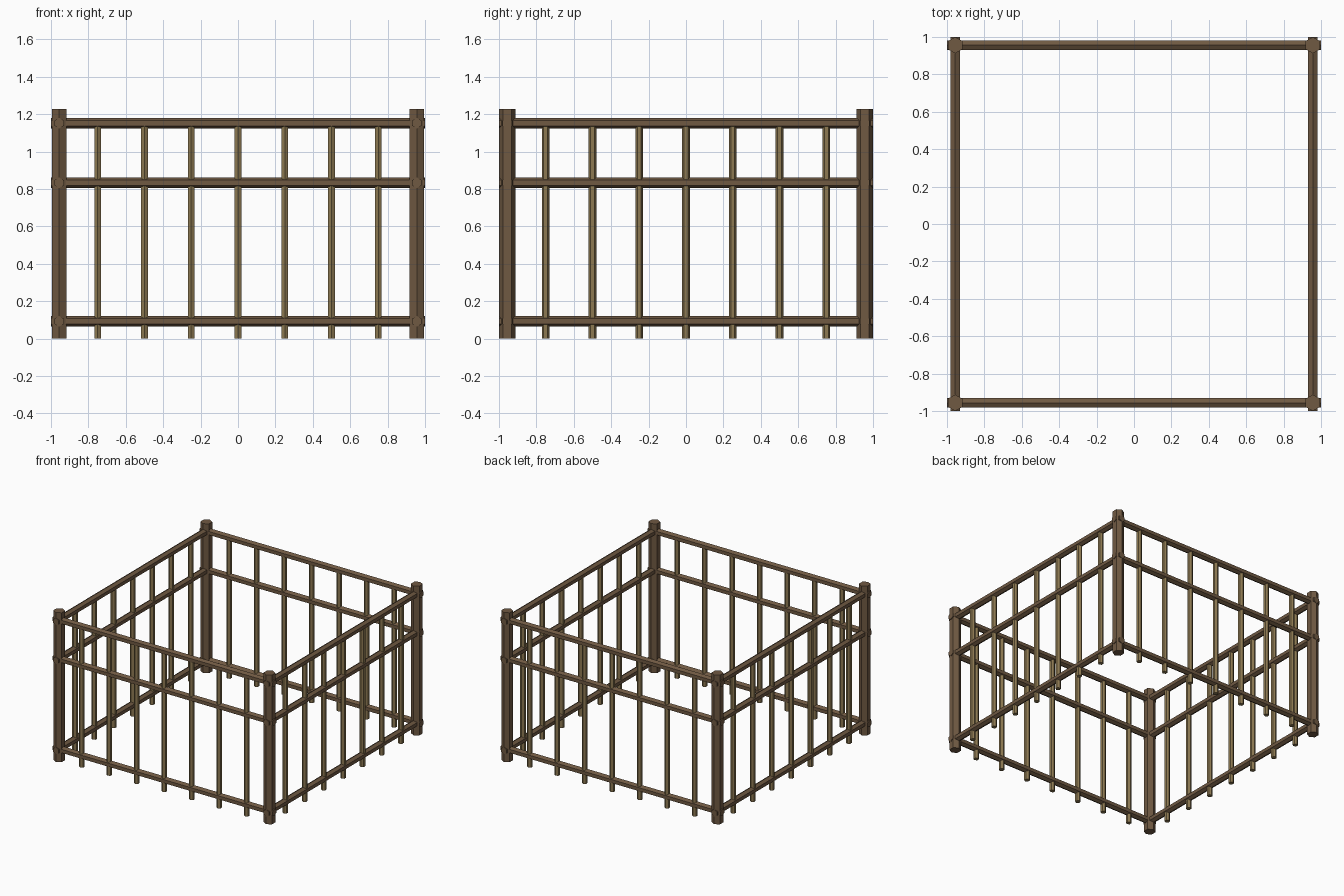
import bpy
from math import pi

cube = bpy.data.objects.get("Cube")
if cube:
    bpy.data.objects.remove(cube, do_unlink=True)


def make_material(name, colour):
    mat = bpy.data.materials.new(name)
    mat.use_nodes = True
    mat.diffuse_color = (*colour, 1)
    mat.node_tree.nodes["Principled BSDF"].inputs["Base Color"].default_value = (*colour, 1)
    return mat


brown = make_material("brown wood", (0.16, 0.10, 0.055))
tan = make_material("tan bamboo", (0.27, 0.195, 0.085))

EDGE = 0.956          # distance of each fence line from the middle
POST_HEIGHT = 1.227
TOP_RAIL = 1.152


def pole(name, radius, length, centre, rotation, mat):
    """Six-sided flat-shaded pole; corners point along its local y."""
    bpy.ops.mesh.primitive_cylinder_add(vertices=6, radius=radius, depth=length,
                                        location=centre, rotation=rotation)
    obj = bpy.context.object
    obj.name = name
    obj.data.materials.append(mat)
    return obj


# Corner posts
for x, side in ((-EDGE, "right"), (EDGE, "left")):
    for y, end in ((-EDGE, "front"), (EDGE, "back")):
        pole(f"{end}_{side}_post", 0.044, POST_HEIGHT, (x, y, POST_HEIGHT / 2), (0, 0, 0), brown)

# Rails, with a ridge along the top, running through the posts
for level, z in (("bottom", 0.092), ("middle", 0.833), ("top", TOP_RAIL)):
    for s, end, side in ((-1, "front", "right"), (1, "back", "left")):
        pole(f"{end}_{level}_rail", 0.0285, 2, (0, s * EDGE, z), (pi / 2, 0, pi / 2), brown)
        pole(f"{side}_{level}_rail", 0.0285, 2, (s * EDGE, 0, z), (pi / 2, 0, 0), brown)

# Thin upright stakes, ending inside the top rails
for i in range(-3, 4):
    for s, end, side in ((-1, "front", "right"), (1, "back", "left")):
        pole(f"{end}_stake", 0.0212, TOP_RAIL, (i / 4, s * EDGE, TOP_RAIL / 2), (0, 0, 0), tan)
        pole(f"{side}_stake", 0.0212, TOP_RAIL, (s * EDGE, i / 4, TOP_RAIL / 2), (0, 0, 0), tan)
